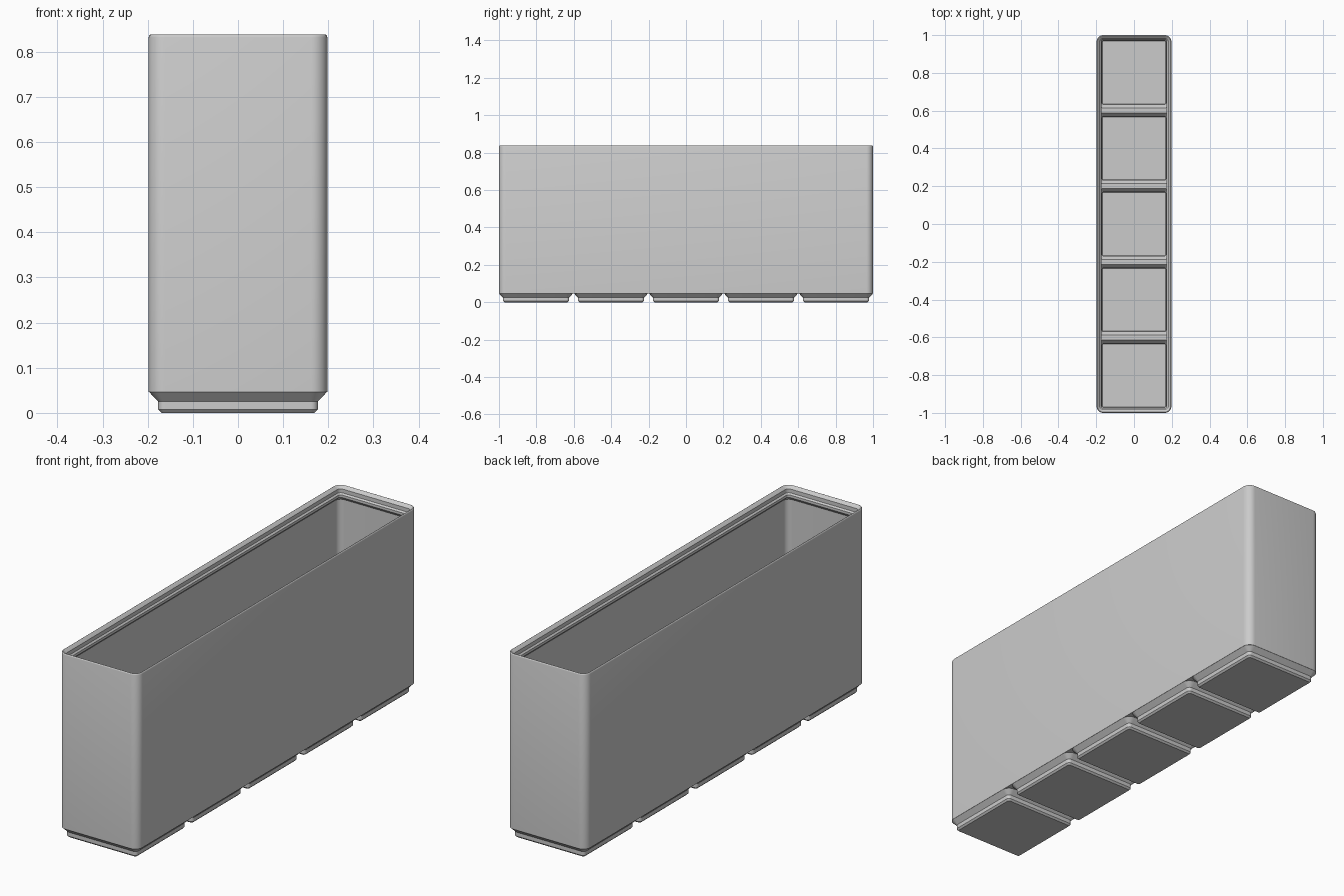
import bpy
import bmesh
import math

cube = bpy.data.objects.get("Cube")
if cube:
    bpy.data.objects.remove(cube, do_unlink=True)

HALF_X, HALF_Y, RADIUS = 0.198, 1.0, 0.036   # outer footprint of the bin
CELLS, PITCH = 5, 0.401                      # feet along the length
FLOOR, BODY_BASE = 0.055, 0.0465
WALL = 0.009

grey = bpy.data.materials.new("light_grey_plastic")
grey.use_nodes = True
colour = (0.6, 0.6, 0.6, 1)
grey.diffuse_color = colour
grey.node_tree.nodes["Principled BSDF"].inputs["Base Color"].default_value = colour


def rounded_ring(bm, hx, hy, r, z, cy=0.0, steps=8):
    """Vertices of a rounded rectangle, counter-clockwise."""
    ring = []
    for i, (sx, sy) in enumerate(((1, 1), (-1, 1), (-1, -1), (1, -1))):
        for k in range(steps + 1):
            a = math.pi / 2 * (i + k / steps)
            ring.append(bm.verts.new((sx * (hx - r) + r * math.cos(a),
                                      cy + sy * (hy - r) + r * math.sin(a), z)))
    return ring


def loft(bm, rings):
    """Skin the rings in order and cap both ends."""
    for a, b in zip(rings, rings[1:]):
        n = len(a)
        for i in range(n):
            j = (i + 1) % n
            bm.faces.new((a[i], a[j], b[j], b[i]))
    bm.faces.new(rings[0][::-1])
    bm.faces.new(rings[-1])


def finish(bm, name):
    bmesh.ops.recalc_face_normals(bm, faces=bm.faces)
    mesh = bpy.data.meshes.new(name)
    bm.to_mesh(mesh)
    bm.free()
    obj = bpy.data.objects.new(name, mesh)
    mesh.materials.append(grey)
    bpy.context.collection.objects.link(obj)
    return obj


def cell_blocks(name, profile):
    """One rounded square block per cell; profile rows are half width, radius, z."""
    bm = bmesh.new()
    for c in range(CELLS):
        cy = (c - (CELLS - 1) / 2) * PITCH
        loft(bm, [rounded_ring(bm, h, h, r, z, cy) for h, r, z in profile])
    return finish(bm, name)


# Walls with stacking lip: rows are inset and height, outside up then inside down
wall_profile = [
    (0, BODY_BASE), (0, 0.832), (0.001, 0.8352), (0.0025, 0.8373), (0.004, 0.838),
    (0.0058, 0.8375), (0.0075, 0.8363), (0.018, 0.8258), (0.018, 0.8086),
    (0.0247, 0.802), (0.0247, 0.7905), (WALL, 0.775), (WALL, FLOOR),
]
bm = bmesh.new()
loft(bm, [rounded_ring(bm, HALF_X - d, HALF_Y - d, RADIUS - d, z)
          for d, z in wall_profile])
storage_bin = finish(bm, "storage_bin")

# Stepped feet, and the hollows that dip into them
feet = cell_blocks("feet", [
    (0.1695, 0.008, 0), (0.1768, 0.015, 0.0075), (0.1768, 0.015, 0.0255),
    (0.1975, 0.0355, 0.0467), (0.19, 0.028, 0.052)])
hollows = cell_blocks("foot_hollows", [
    (0.1665, 0.005, 0.0095), (0.1685, 0.007, 0.0115), (0.1685, 0.007, 0.0325),
    (0.1885, 0.0265, 0.0558)])

bpy.ops.object.select_all(action='DESELECT')
bpy.context.view_layer.objects.active = storage_bin
storage_bin.select_set(True)
for tool, operation in ((feet, 'UNION'), (hollows, 'DIFFERENCE')):
    tool.hide_render = True
    mod = storage_bin.modifiers.new(tool.name, 'BOOLEAN')
    mod.object = tool
    mod.operation = operation
    mod.solver = 'EXACT'
    bpy.ops.object.modifier_apply(modifier=mod.name)
    bpy.data.objects.remove(tool, do_unlink=True)

bpy.ops.object.shade_smooth_by_angle(angle=math.radians(30))
